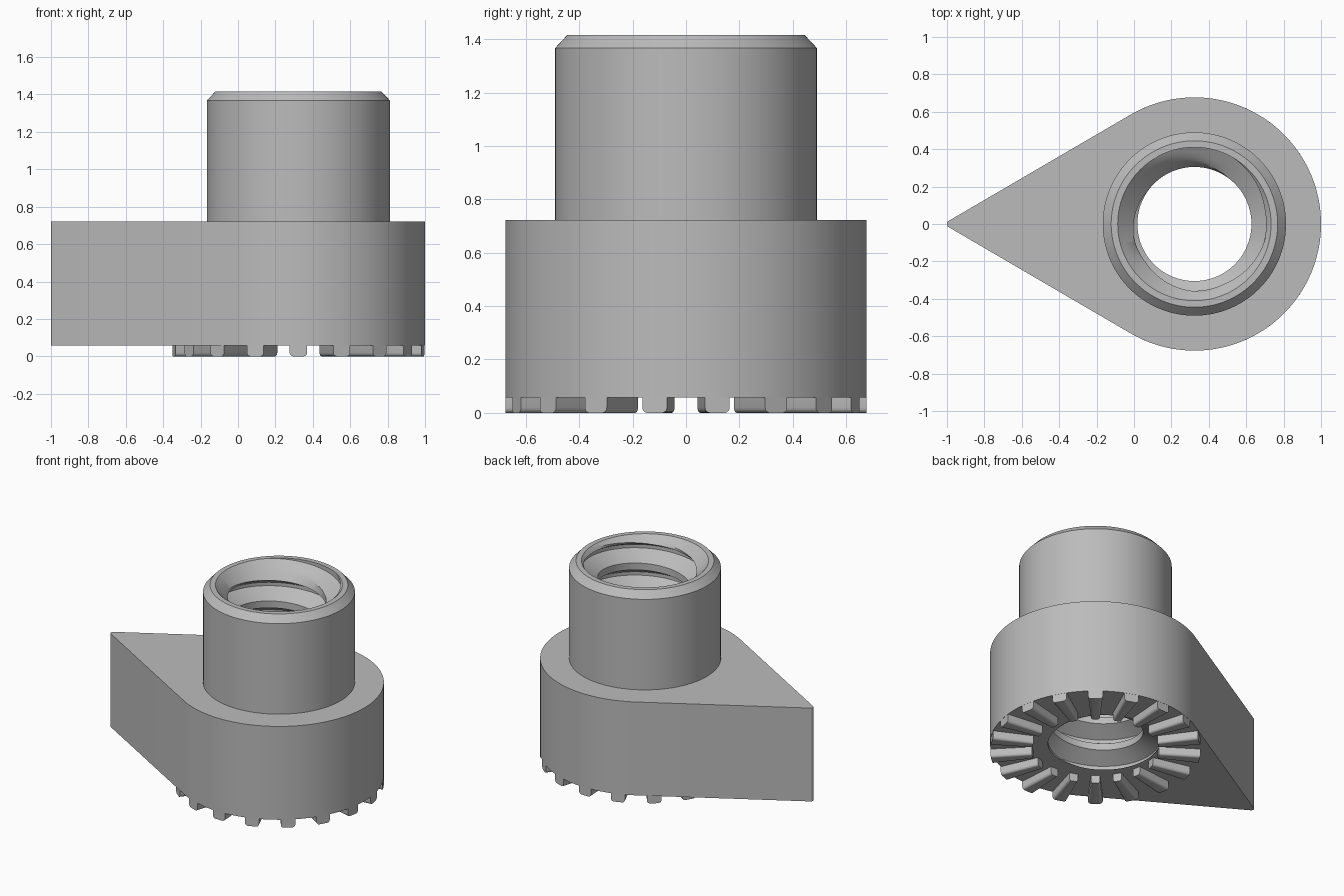
import bpy, bmesh
from math import sin, cos, acos, pi, tau, radians

old = bpy.data.objects.get("Cube")
if old:
    bpy.data.objects.remove(old, do_unlink=True)

CX, R = 0.323, 0.677             # ring centre and outer radius
TIP_X, TIP_R = -0.98, 0.02       # rounded point of the pointer
BASE, DECK, TOP = 0.057, 0.722, 1.415
NECK, BORE, CREST = 0.49, 0.41, 0.305
PITCH, CREST_HALF, FLANK = 0.195, 0.0244, 0.061
CREST_Z = 1.306                  # thread crest height at the back
STEPS = 144

grey = bpy.data.materials.new("neutral grey")
grey.use_nodes = True
colour = (0.5, 0.5, 0.5, 1)
grey.diffuse_color = colour
grey.node_tree.nodes["Principled BSDF"].inputs["Base Color"].default_value = colour


def finish(bm, name):
    bmesh.ops.remove_doubles(bm, verts=bm.verts, dist=0.0001)
    bmesh.ops.recalc_face_normals(bm, faces=bm.faces)
    mesh = bpy.data.meshes.new(name)
    bm.to_mesh(mesh)
    bm.free()
    mesh.materials.append(grey)
    obj = bpy.data.objects.new(name, mesh)
    bpy.context.collection.objects.link(obj)
    bpy.ops.object.select_all(action='DESELECT')
    obj.select_set(True)
    bpy.context.view_layer.objects.active = obj
    bpy.ops.object.shade_smooth_by_angle(angle=radians(30))
    return obj


def polar(r, a, z):
    return (CX + r * cos(a), r * sin(a), z)


angles = [tau * i / STEPS for i in range(STEPS + 1)]


def circle(r, z):
    return [polar(r, a, z) for a in angles]


# Teardrop outline: a big arc joined by tangents to a tiny tip arc
def teardrop(z):
    tangent = acos(-(R - TIP_R) / (CX - TIP_X))
    pts = []
    for a in angles:
        if tangent < a < tau - tangent:
            pts.append((TIP_X + TIP_R * cos(a), TIP_R * sin(a), z))
        else:
            pts.append(polar(R, a, z))
    return pts


# Internal thread with a 45 degree lead-in at the top
def bore_point(a, z):
    turns = (z - CREST_Z) / PITCH - (a - pi / 2) / tau
    dist = abs(turns - round(turns)) * PITCH
    depth = min(max((dist - CREST_HALF) / FLANK, 0), 1)
    thread = CREST + (BORE - CREST) * depth
    return polar(max(thread, BORE - (TOP - z)), a, z)


def thread_rows():
    half = [CREST_HALF + FLANK * k / 4 for k in range(5)]
    offsets = [-h for h in reversed(half)] + half
    rows = []
    for turn in range(-8, 3):
        for off in offsets:
            row = []
            for a in angles:
                z = CREST_Z + off + PITCH * (turn + (a - pi / 2) / tau)
                row.append(bore_point(a, min(max(z, BASE), TOP)))
            rows.append(row)
    return rows


# Pointer body, neck and threaded bore as one closed skin
rows = [circle(BORE, BASE), teardrop(BASE), teardrop(DECK), circle(NECK, DECK),
        circle(NECK, 1.367), circle(0.445, TOP), circle(BORE, TOP)]
rows += list(reversed(thread_rows()))
rows.append(rows[0])

bm = bmesh.new()
grid = [[bm.verts.new(p) for p in row] for row in rows]
for low, high in zip(grid, grid[1:]):
    for i in range(STEPS):
        bm.faces.new((low[i], low[i + 1], high[i + 1], high[i]))
finish(bm, "pointer_body")

# Radial teeth underneath, tapered inward with rounded lower edges
TEETH, HALF, ROUND = 18, radians(4), 0.02
side = [(HALF, BASE + 0.005)]
for k in range(6):
    t = pi / 2 * k / 5
    side.append((HALF - ROUND / R * (1 - cos(t)), ROUND * (1 - sin(t))))
section = side + [(-a, z) for a, z in reversed(side)]

bm = bmesh.new()
for n in range(TEETH):
    mid = tau * (n + 0.5) / TEETH
    inner = [bm.verts.new(polar(BORE, mid + a, z)) for a, z in section]
    outer = [bm.verts.new(polar(R, mid + a, z)) for a, z in section]
    bm.faces.new(inner)
    bm.faces.new(outer)
    for i in range(len(section)):
        j = (i + 1) % len(section)
        bm.faces.new((inner[i], inner[j], outer[j], outer[i]))
finish(bm, "locking_teeth")
